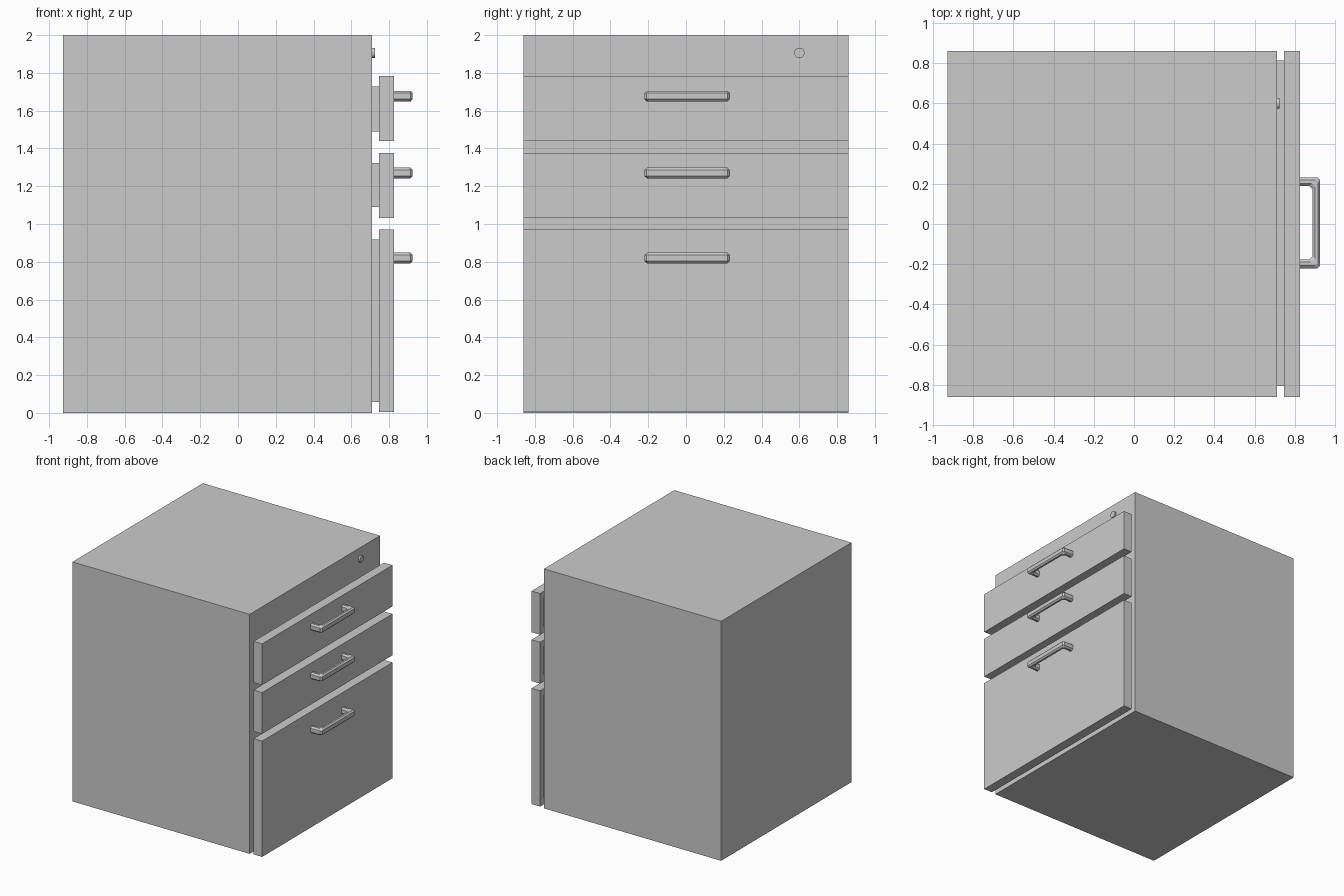
import bpy, bmesh, math
from mathutils import Vector

if "Cube" in bpy.data.objects:
    bpy.data.objects.remove(bpy.data.objects["Cube"])


def box(name, x, y, z):
    bm = bmesh.new()
    bmesh.ops.create_cube(bm, size=1)
    for v in bm.verts:
        v.co = [(a[0] + a[1]) / 2 + c * (a[1] - a[0]) for a, c in zip((x, y, z), v.co)]
    return finish(name, bm)


def finish(name, bm):
    bmesh.ops.recalc_face_normals(bm, faces=bm.faces)
    mesh = bpy.data.meshes.new(name)
    bm.to_mesh(mesh)
    bm.free()
    ob = bpy.data.objects.new(name, mesh)
    bpy.context.collection.objects.link(ob)
    return ob


def handle(name, z, yc=0.006):
    # U-shaped pull: chamfered section swept between outer and inner outlines
    outer = [(0.825, 0.226), (0.913, 0.226), (0.925, 0.214)]
    inner = [(0.825, 0.183), (0.870, 0.183), (0.888, 0.165)]
    outer += [(x, -y) for x, y in reversed(outer)]
    inner += [(x, -y) for x, y in reversed(inner)]
    h, k, t = 0.028, 0.016, 0.3
    section = [(0, k), (t, h), (1 - t, h), (1, k), (1, -k), (1 - t, -h), (t, -h), (0, -k)]
    bm = bmesh.new()
    rings = []
    for o, i in zip(outer, inner):
        o, i = Vector((*o, 0)), Vector((*i, 0))
        rings.append([bm.verts.new(o.lerp(i, u) + Vector((0, yc, z + dz))) for u, dz in section])
    for a, b in zip(rings, rings[1:]):
        for j in range(8):
            bm.faces.new((a[j], a[(j + 1) % 8], b[(j + 1) % 8], b[j]))
    bm.faces.new(rings[0])
    bm.faces.new(rings[-1])
    return finish(name, bm)


# Cabinet carcass
box("cabinet_body", (-0.927, 0.71), (-0.86, 0.86), (0, 2))

# Drawers: recessed spacer, front panel and pull
drawers = [
    ("top", (1.49, 1.727), (1.44, 1.784), 1.677),
    ("middle", (1.09, 1.322), (1.032, 1.377), 1.27),
    ("bottom", (0.057, 0.917), (0.005, 0.972), 0.82),
]
for n, spacer_z, front_z, handle_z in drawers:
    box(n + "_drawer_spacer", (0.71, 0.746), (-0.805, 0.812), spacer_z)
    box(n + "_drawer_front", (0.746, 0.825), (-0.86, 0.86), front_z)
    handle(n + "_drawer_handle", handle_z)

# Round lock
bpy.ops.mesh.primitive_cylinder_add(vertices=24, radius=0.027, depth=0.024,
                                    location=(0.712, 0.6, 1.906),
                                    rotation=(0, math.pi / 2, 0))
bpy.context.object.name = "lock"
bpy.ops.object.shade_smooth_by_angle()
